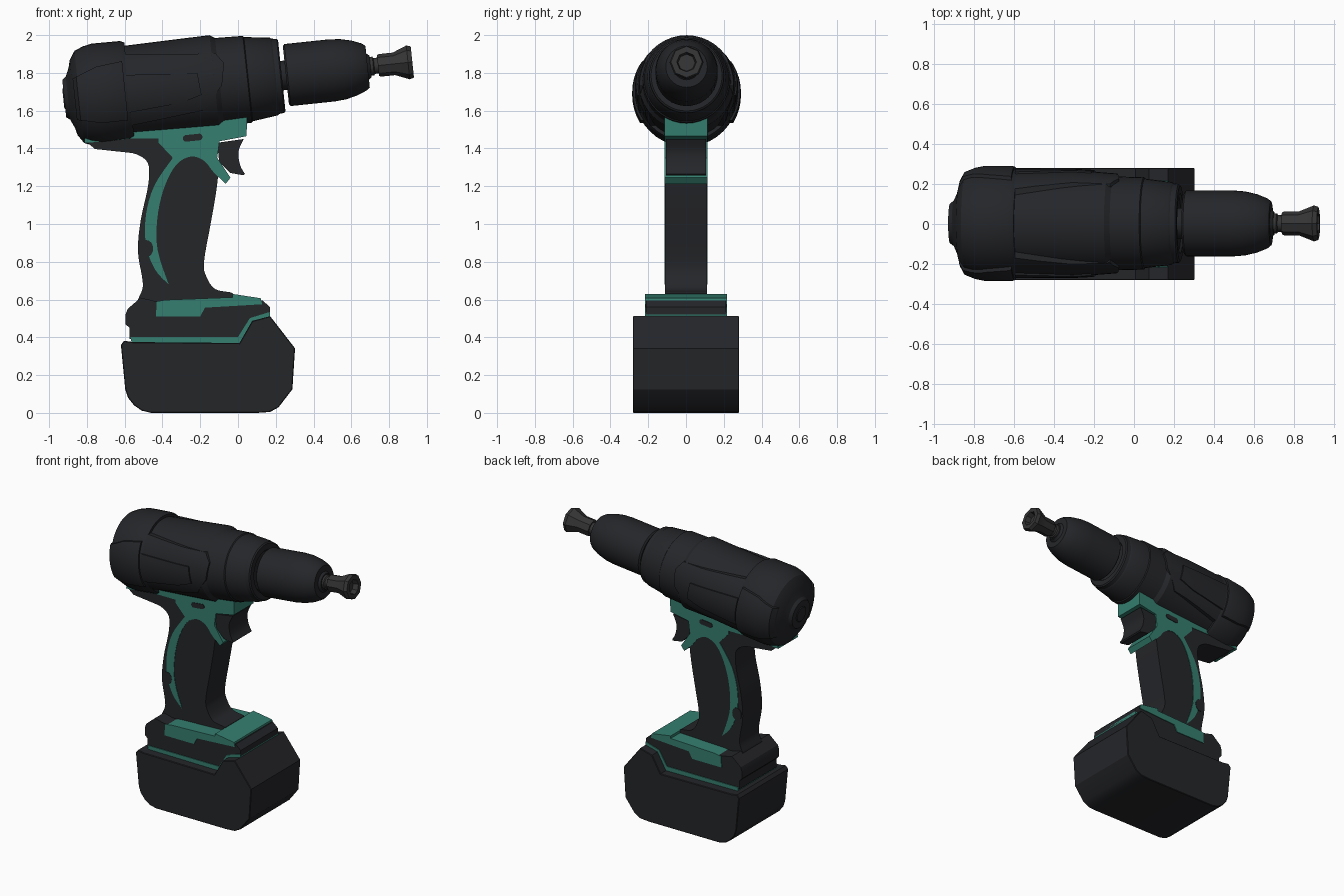
import bpy, bmesh, math
from mathutils import Matrix, Vector

if "Cube" in bpy.data.objects:
    bpy.data.objects.remove(bpy.data.objects["Cube"])

# Barrel axis: tilted 6 degrees upward toward the front
AXIS = Matrix.Translation((0, 0.003, 1.761)) @ Matrix.Rotation(math.radians(-6), 4, 'Y')


def material(name, rgb):
    m = bpy.data.materials.new(name)
    m.diffuse_color = (*rgb, 1)
    m.use_nodes = True
    m.node_tree.nodes["Principled BSDF"].inputs["Base Color"].default_value = m.diffuse_color
    return m


DARK = material("dark_plastic", (0.018, 0.019, 0.022))
METAL = material("dark_metal", (0.035, 0.035, 0.035))
GREEN = material("green_plastic", (0.035, 0.21, 0.16))


def finish(name, bm, mat, matrix=None, angle=28):
    bmesh.ops.recalc_face_normals(bm, faces=bm.faces)
    me = bpy.data.meshes.new(name)
    bm.to_mesh(me)
    bm.free()
    me.materials.append(mat)
    me.shade_smooth()
    me.set_sharp_from_angle(angle=math.radians(angle))
    ob = bpy.data.objects.new(name, me)
    bpy.context.collection.objects.link(ob)
    if matrix:
        ob.matrix_world = matrix
    return ob


def prism(name, pts, half, mat, matrix=None, bevel=0):
    """Side-view (x, z) outline extruded to +-half in y."""
    bm = bmesh.new()
    f = bm.faces.new([bm.verts.new((x, -half, z)) for x, z in pts])
    r = bmesh.ops.extrude_face_region(bm, geom=[f])
    bmesh.ops.translate(bm, vec=(0, 2 * half, 0),
                        verts=[v for v in r['geom'] if isinstance(v, bmesh.types.BMVert)])
    if bevel:
        rim = [e for e in bm.edges if abs(e.verts[0].co.y - e.verts[1].co.y) < 1e-6]
        bmesh.ops.bevel(bm, geom=rim, offset=bevel, segments=1, affect='EDGES')
    return finish(name, bm, mat, matrix)


def lathe(name, pts, mat, steps=40, matrix=AXIS, angle=28):
    """(t, radius) profile turned around the barrel axis."""
    bm = bmesh.new()
    vs = [bm.verts.new((t, 0, r)) for t, r in pts]
    es = [bm.edges.new(p) for p in zip(vs, vs[1:])]
    bmesh.ops.spin(bm, geom=vs + es, cent=(0, 0, 0), axis=(1, 0, 0),
                   angle=math.tau, steps=steps)
    bmesh.ops.remove_doubles(bm, verts=bm.verts, dist=1e-5)
    return finish(name, bm, mat, matrix, angle)


def raised_panel(name, outline, profile, mat):
    """Keep only the part of a turned shell that lies inside a side outline."""
    ob = lathe(name, profile, mat, 48)
    cut = prism("panel_cutter", outline, 0.5, mat, AXIS)
    mod = ob.modifiers.new("cut", 'BOOLEAN')
    mod.operation, mod.solver, mod.object = 'INTERSECT', 'EXACT', cut
    bpy.context.view_layer.update()
    me = bpy.data.meshes.new_from_object(ob.evaluated_get(bpy.context.evaluated_depsgraph_get()))
    ob.modifiers.clear()
    ob.data = me
    me.shade_smooth()
    me.set_sharp_from_angle(angle=math.radians(28))
    bpy.data.objects.remove(cut)


def curve(pts, n=4):
    """Catmull-Rom smoothing of an open point list."""
    p = [Vector(q) for q in [pts[0], *pts, pts[-1]]]
    out = []
    for a, b, c, d in zip(p, p[1:], p[2:], p[3:]):
        for i in range(n):
            s = i / n
            out.append(0.5 * (2 * b + (c - a) * s + (2 * a - 5 * b + 4 * c - d) * s * s
                              + (3 * b - a - 3 * c + d) * s ** 3))
    return [tuple(q) for q in out] + [pts[-1]]


# Motor housing with rear cap, mid body and front collars
lathe("rear_cap", [(-.925, 0), (-.925, .1), (-.905, .115), (-.885, .16), (-.875, .2), (-.845, .245),
                   (-.8, .264), (-.75, .274), (-.6, .272), (-.578, .262), (-.578, 0)], DARK)
lathe("rear_cap_button", [(-.93, 0), (-.93, .05), (-.92, .06), (-.9, .06)], DARK)
lathe("motor_housing", [(-.6, 0), (-.6, .244), (-.3, .25), (-.125, .253), (-.098, .235), (.05, .231),
                        (.055, .224), (.19, .207), (.2, .2), (.226, .197), (.233, .188),
                        (.233, .15), (.222, .14), (.222, .078), (.27, .078)], DARK)

# Raised side panels and rear grips
raised_panel("side_panels", [(-.59, .2), (-.25, .165), (-.105, .156), (-.064, .098), (-.087, -.017),
                             (-.19, -.139), (-.59, -.18)],
             [(-.65, 0), (-.65, .264), (-.3, .266), (-.09, .25), (-.02, .236), (-.02, 0)], DARK)
raised_panel("inner_panels", [(-.59, .09), (-.21, .06), (-.2, -.057), (-.31, -.088), (-.59, -.11)],
             [(-.65, 0), (-.65, .274), (-.3, .273), (-.15, .265), (-.15, 0)], DARK)
raised_panel("rear_grips", [(-.87, .1), (-.74, .15), (-.6, .165), (-.6, -.15), (-.74, -.15), (-.87, -.12)],
             [(-.89, 0), (-.882, .2), (-.85, .258), (-.8, .278), (-.75, .288), (-.61, .288),
              (-.58, .275), (-.58, 0)], DARK)

# Chuck, spindle and bit
lathe("chuck", [(.255, 0), (.255, .155), (.264, .165), (.5, .165), (.56, .16), (.62, .146), (.672, .125),
                (.69, .11), (.69, .07), (.705, .058), (.705, 0)], DARK)
lathe("spindle", [(.69, .05), (.72, .05), (.725, .042), (.76, .042)], METAL, 24)
lathe("socket_bit", [(.745, 0), (.745, .055), (.755, .06), (.83, .06), (.905, .09), (.928, .083),
                     (.928, .052), (.89, .045), (.89, 0)], METAL, 8)

# Handle
rear = curve([(-.6, 1.38), (-.54, 1.37), (-.485, 1.335), (-.47, 1.28), (-.48, 1.18), (-.515, 1.02),
              (-.53, .86), (-.508, .72), (-.505, .66), (-.53, .6)])
front = curve([(-.03, .62), (-.035, .637), (-.12, .655), (-.167, .72), (-.18, .8), (-.145, 1.0),
               (-.118, 1.155), (-.105, 1.27), (-.11, 1.35)])
prism("handle", [(-.82, 1.45), (-.757, 1.397)] + rear + [(-.53, .56), (-.03, .56)] + front
      + [(-.1, 1.52), (-.4, 1.5)], .11, DARK)

# Green frame sweeping down the handle and holding the trigger
inner = curve([(-.065, 1.213), (-.13, 1.275), (-.18, 1.335), (-.25, 1.357), (-.33, 1.31), (-.395, 1.18),
               (-.428, 1.02), (-.425, .86), (-.367, .68)])
outer = curve([(-.367, .68), (-.44, .76), (-.487, .89), (-.487, 1.05), (-.442, 1.205), (-.345, 1.35)])[1:]
prism("green_frame", [(.05, 1.6), (.045, 1.465), (-.098, 1.438), (-.11, 1.35), (-.04, 1.245)] + inner
      + outer + [(-.42, 1.43), (-.42, 1.452), (-.57, 1.452), (-.815, 1.428), (-.8, 1.48), (-.4, 1.53)],
      .113, GREEN)

# Trigger, direction switch and handle thumb dot
prism("trigger", [(-.11, 1.43), (.03, 1.45)] + curve([(.025, 1.44), (.002, 1.38), (.012, 1.31), (.037, 1.265)])
      + [(.03, 1.258), (-.04, 1.27), (-.1, 1.33)], .105, DARK)
slot = [(.034 * (1 if math.cos(a) > 0 else -1) + .018 * math.cos(a), .018 * math.sin(a))
        for a in (math.tau * (i + .5) / 12 for i in range(12))]
prism("direction_switch", slot, .117, DARK,
      Matrix.Translation((-.24, 0, 1.457)) @ Matrix.Rotation(math.radians(-6), 4, 'Y'))
prism("handle_dot", [(-.485 + .036 * math.cos(math.tau * i / 16), .87 + .045 * math.sin(math.tau * i / 16))
                     for i in range(16)], .115, DARK)

# Foot, green deck and green trim line
prism("foot", [(-.515, .61), (-.44, .592), (-.03, .61), (.13, .595), (.17, .56), (.17, .52), (.06, .48),
               (0, .39), (-.575, .39), (-.575, .45), (-.595, .47), (-.595, .52), (-.585, .55)], .212, DARK)
prism("green_deck", [(-.43, .59), (-.385, .598), (-.03, .612), (-.03, .63), (.12, .607), (.128, .575),
                     (-.175, .557), (-.2, .51), (-.435, .51)], .217, GREEN)
prism("green_trim", [(-.57, .402), (0, .402), (.063, .502), (.17, .535), (.17, .5), (.075, .47),
                     (.01, .36), (-.56, .36)], .217, GREEN)

# Battery pack
prism("battery", [(-.62, .36), (-.603, .382), (-.555, .375), (.008, .37), (.075, .487), (.17, .512),
                  (.302, .342), (.288, .125), (.215, .03), (.17, .005), (.1, 0), (-.46, 0), (-.51, .012),
                  (-.55, .04), (-.582, .08), (-.597, .125)], .281, DARK, bevel=.004)
